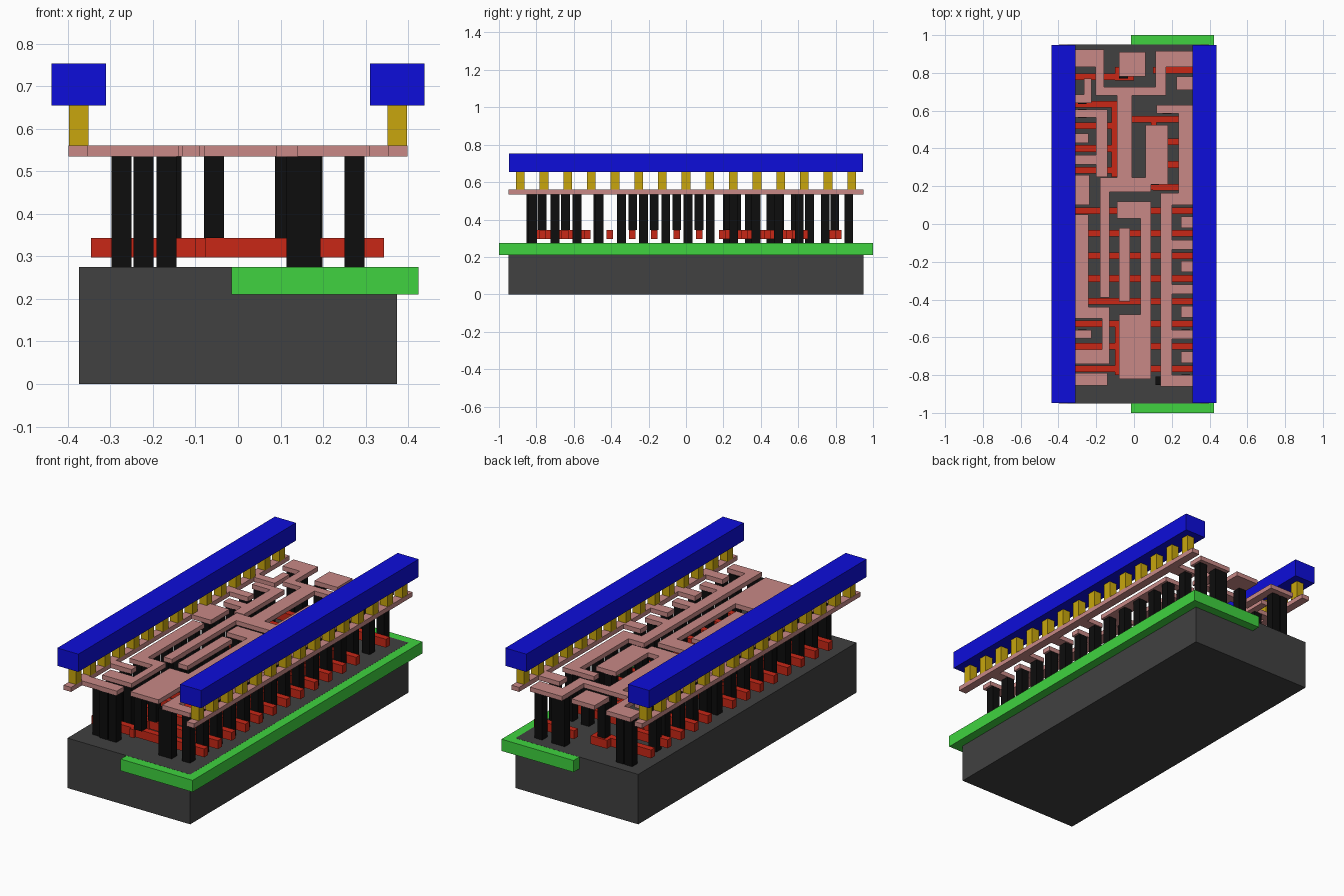
import bpy, bmesh


def material(name, r, g, b):
    m = bpy.data.materials.new(name)
    m.diffuse_color = (r, g, b, 1)
    return m


DARK = material("dark_grey", 0.052, 0.052, 0.052)
GREEN = material("green", 0.05, 0.65, 0.05)
RED = material("red", 0.58, 0.02, 0.008)
PINK = material("pink", 0.58, 0.25, 0.24)
BLACK = material("black", 0.004, 0.004, 0.004)
GOLD = material("gold", 0.58, 0.38, 0.004)
BLUE = material("blue", 0.004, 0.004, 0.70)


def plate(name, rects, z0, z1, mat):
    """Merge flat rectangles (x0, y0, x1, y1) into one outline and extrude it."""
    xs = sorted({r[i] for r in rects for i in (0, 2)})
    ys = sorted({r[i] for r in rects for i in (1, 3)})
    bm = bmesh.new()
    verts = {}

    def vert(x, y):
        if (x, y) not in verts:
            verts[x, y] = bm.verts.new((x, y, z0))
        return verts[x, y]

    for xa, xb in zip(xs, xs[1:]):
        for ya, yb in zip(ys, ys[1:]):
            cx, cy = (xa + xb) / 2, (ya + yb) / 2
            if any(r[0] < cx < r[2] and r[1] < cy < r[3] for r in rects):
                bm.faces.new([vert(xa, ya), vert(xb, ya), vert(xb, yb), vert(xa, yb)])
    ext = bmesh.ops.extrude_face_region(bm, geom=bm.faces[:], use_keep_orig=True)
    top = [g for g in ext["geom"] if isinstance(g, bmesh.types.BMVert)]
    bmesh.ops.translate(bm, verts=top, vec=(0, 0, z1 - z0))
    bmesh.ops.recalc_face_normals(bm, faces=bm.faces[:])
    me = bpy.data.meshes.new(name)
    bm.to_mesh(me)
    bm.free()
    me.materials.append(mat)
    ob = bpy.data.objects.new(name, me)
    bpy.context.collection.objects.link(ob)
    return ob


def squares(points, w):
    return [(x - w / 2, y - w / 2, x + w / 2, y + w / 2) for x, y in points]


# Base block and the well that wraps its right half
plate("substrate", [(-.374, -.95, .374, .95)], 0, .275, DARK)
plate("well", [(-.015, -1, .424, 1)], .21, .2745, GREEN)

# Gate bars: full-width ones at an even pitch, then the half-width ones
lower = [.07 - .1195 * i for i in range(8)]
right = [.815, .555, .435, .315, .195]
left = [.78, .635, .52, .4, .285]
H = .0175
gates = [(-.345, y - H, .343, y + H) for y in lower]
gates += [(.1, y - H, .343, y + H) for y in right]
gates += [(-.345, y - H, -.09, y + H) for y in left]
gates += [
    (-.1, .76, 0, .83), (-.09, .76, -.02, .80),       # upper pad
    (-.12, .25, -.09, .65), (-.12, .25, -.01, .29),   # left link
    (-.01, .5375, .12, .5725), (.09, .18, .12, .57),  # right link
    (-.1, -.80, -.075, -.51),                         # lower link
]
plate("gate_bars", gates, .297, .343, RED)

# Lower wiring layer
rails = [(-.398, -.95, -.352, .95), (.352, -.95, .398, .95)]
left_wires = [
    (-.31, .83, -.16, .925), (-.205, .68, -.16, .83), (-.16, .68, .17, .725),
    (-.09, .245, -.01, .68), (-.18, .17, .09, .245), (-.18, -.39, -.13, .17),
    (-.352, .64, -.225, .685), (-.265, .685, -.225, .77),
    (-.31, .565, -.14, .605), (-.2, .25, -.14, .605), (-.31, .315, -.14, .365),
    (-.352, .43, -.24, .48), (-.352, .1, -.235, .26),
    (-.31, -.5, -.24, .05), (-.31, -.5, -.13, -.44),
    (-.352, -.605, -.225, -.56), (-.31, -.74, -.13, -.665),
    (-.17, -.74, -.13, -.5), (-.352, -.855, -.14, -.79),
]
centre_wires = [
    (-.08, .78, .06, .91), (-.09, .03, .09, .12), (.035, -.48, .09, .12),
    (-.08, -.82, .09, -.48), (-.08, -.41, -.02, -.02), (.06, .21, .18, .525),
]
right_wires = [
    (.115, .68, .17, .915), (.115, .83, .31, .915),
    (.12, .585, .31, .63), (.235, .1, .31, .63), (.2, .1, .31, .165),
    (.14, -.86, .2, .165), (.14, -.86, .31, -.8), (.225, .71, .352, .78),
]
right_wires += [(.2, y - .025, .31, y + .025) for y in (-.11, -.345, -.585)]
right_wires += [(.25, y - .03, .352, y + .03) for y in (.01, -.225, -.465, -.705)]
plate("lower_wiring", rails + left_wires + centre_wires + right_wires, .535, .56, PINK)

# Contact posts from base to wiring
W = .047
mid = [.01 - .1185 * i for i in range(8)]
posts = [(.274, y) for y in mid + [.87, .745, .605, .495, .375, .255, .13]]
posts += [(x, y) for x in (.137, .17) for y in (.87, -.83)]
posts += [(.175, y) for y in (.605, .13)]
posts += [(-.274, y) for y in mid + [.87, .66, .585, .455, .34, .22, .13]]
posts += [(-.222, y) for y in (.87, -.47, -.70, -.83)]
posts += [(-.168, y) for y in (.34, -.70, -.83)]
plate("base_contact_posts", squares(posts, W), .275, .535, BLACK)

# Contact posts standing on the gate bars
gate_posts = [(-.056, .795), (-.056, .27), (-.056, .07), (-.056, -.05), (-.056, -.17),
              (-.056, -.285), (-.056, -.77), (-.056, -.645), (-.156, -.17), (-.156, -.285),
              (.11, .23), (.11, .5)]
plate("gate_contact_posts", squares(gate_posts, W), .343, .535, BLACK)

# Power rails carried on evenly spaced vias
for side, s in (("left", -1), ("right", 1)):
    plate(side + "_rail_vias", squares([(s * .374, .1265 * i) for i in range(-7, 8)], .046),
          .56, .655, GOLD)
    a, b = sorted((s * .31, s * .438))
    plate(side + "_power_rail", [(a, -.947, b, .947)], .655, .753, BLUE)
